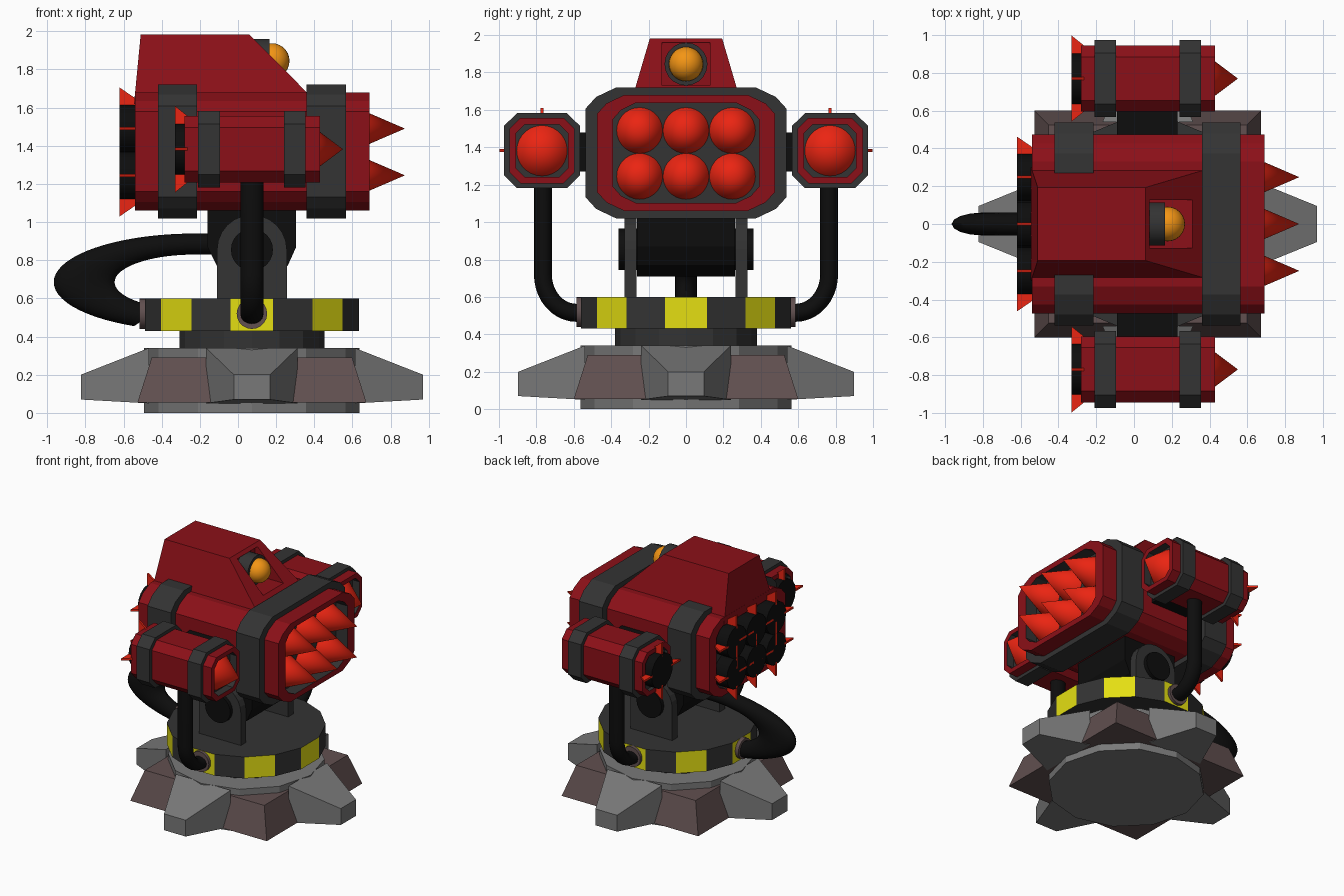
import bpy, bmesh
from math import sin, cos, pi, radians
from mathutils import Vector as V, Matrix

if "Cube" in bpy.data.objects:
    bpy.data.objects.remove(bpy.data.objects["Cube"])

CX = 0.073  # turret axis in x


def mat(name, r, g, b):
    m = bpy.data.materials.new(name)
    m.diffuse_color = (r, g, b, 1)
    m.use_nodes = True
    m.node_tree.nodes["Principled BSDF"].inputs["Base Color"].default_value = m.diffuse_color
    return m


RED = mat("dark_red", .26, .005, .009)
BRIGHT = mat("bright_red", .83, .018, .006)
DARK = mat("dark_grey", .033, .033, .033)
BLACK = mat("black", .004, .004, .004)
YELLOW = mat("yellow", .78, .74, .006)
BROWN = mat("brown", .12, .08, .08)
ORANGE = mat("orange", .9, .3, .007)
GREY = mat("grey", .19, .19, .19)


def finish(name, bm, mats, smooth=False):
    bmesh.ops.recalc_face_normals(bm, faces=bm.faces)
    if smooth:
        for f in bm.faces:
            f.smooth = True
        for e in bm.edges:
            e.smooth = e.calc_face_angle(0) < radians(40)
    me = bpy.data.meshes.new(name)
    bm.to_mesh(me)
    bm.free()
    for m in mats:
        me.materials.append(m)
    ob = bpy.data.objects.new(name, me)
    bpy.context.collection.objects.link(ob)
    return ob


def loft(name, rings, mats, smooth=False, index=None):
    """Skin a row of equal rings, cap both ends; index(ring, side) picks a material."""
    bm = bmesh.new()
    vs = [[bm.verts.new(p) for p in r] for r in rings]
    n = len(vs[0])
    for k in range(len(vs) - 1):
        for i in range(n):
            j = (i + 1) % n
            f = bm.faces.new((vs[k][i], vs[k][j], vs[k + 1][j], vs[k + 1][i]))
            f.material_index = index(k, i) if index else 0
    for k in (0, len(vs) - 1):
        bm.faces.new(vs[k]).material_index = index(k, -1) if index else 0
    return finish(name, bm, mats, smooth)


def rod(name, a, b, r1, r2, n, m, smooth=False):
    a, b = V(a), V(b)
    bm = bmesh.new()
    bmesh.ops.create_cone(bm, cap_ends=True, segments=n, radius1=r1, radius2=r2, depth=(b - a).length)
    rot = (b - a).to_track_quat('Z', 'Y').to_matrix().to_4x4()
    bm.transform(Matrix.Translation((a + b) / 2) @ rot)
    return finish(name, bm, [m], smooth)


def disc(z, r, n, turn=0):
    return [V((CX + r * cos(2 * pi * (i + turn) / n), r * sin(2 * pi * (i + turn) / n), z)) for i in range(n)]


def box(x, y, z):
    return [[V((x[i], y[j], h)) for i, j in ((0, 0), (1, 0), (1, 1), (0, 1))] for h in z]


def hose(name, path, b, rn, rb, scale_x=1):
    """Sweep an ellipse along a planar path; b is the plane normal."""
    path, rings = [V(p) for p in path], []
    for i, p in enumerate(path):
        t = (path[min(i + 1, len(path) - 1)] - path[max(i - 1, 0)]).normalized()
        n = t.cross(b)
        ring = [p + n * rn * cos(a * pi / 8) + b * rb * sin(a * pi / 8) for a in range(16)]
        rings.append([V((q.x * scale_x, q.y, q.z)) for q in ring])
    return loft(name, rings, [BLACK], True)


# base: disc, square skirt whose corners show, four feet
loft("base_disc", [disc(0, .565, 12), disc(.34, .565, 12)], [GREY])
loft("base_skirt", [[V((CX + h * a, h * b, z)) for a, b in ((1, 1), (-1, 1), (-1, -1), (1, -1))]
                    for h, z in ((.6, .055), (.525, .29))], [BROWN])
for k in range(4):
    rot = Matrix.Rotation(k * pi / 2, 3, 'Z')
    rings = [[V((CX, 0, 0)) + rot @ V((d, s * w, z)) for s, z in ((-1, lo), (1, lo), (1, hi), (-1, hi))]
             for d, w, lo, hi in ((.54, .24, .05, .34), (.897, .095, .07, .20))]
    loft("base_foot", rings, [GREY])

# turntable with hazard stripes
loft("neck", [disc(.33, .38, 16), disc(.44, .38, 16)], [DARK])
loft("striped_ring", [disc(.43, .572, 16, .5), disc(.60, .572, 16, .5)], [DARK, YELLOW],
     index=lambda k, i: int(i >= 0 and i % 2 == 1))

# yoke brackets and axle
arch = [(-.11, .59), (.256, .59)] + [(CX + .183 * cos(a * pi / 12), .855 + .183 * sin(a * pi / 12)) for a in range(13)]
for s in (-1, 1):
    loft("yoke_bracket", [[V((x, s * y, z)) for x, z in arch] for y in (.265, .33)], [DARK])
rod("axle", (CX, -.36, .855), (CX, .36, .855), .11, .11, 24, BLACK, True)
block = [(-.16, 1.08), (-.16, .87), (-.11, .77), (-.02, .71), (.17, .71), (.26, .77), (.305, .87), (.305, 1.08)]
loft("pivot_block", [[V((x, y, z)) for x, z in block] for y in (-.262, .262)], [BLACK])

# hoses and their sockets
arc = [(-.02, 0, .885)] + [(-.078 + .2 * cos(radians(a)), 0, .685 + .2 * sin(radians(a))) for a in range(90, 246, 5)]
hose("rear_hose", arc, V((0, 1, 0)), .055, .06, 2.9)
rod("rear_socket", (CX - .59, 0, .52), (CX - .45, 0, .52), .08, .08, 20, BROWN, True)
for s in (-1, 1):
    bend = [(CX, s * .765, 1.25)] + [(CX, s * (.585 + .18 * cos(a * pi / 20)), .72 - .205 * sin(a * pi / 20)) for a in range(11)]
    hose("side_hose", bend + [(CX, s * .52, .515)], V((1, 0, 0)), .048, .06)
    rod("side_socket", (CX, s * .45, .52), (CX, s * .585, .52), .08, .08, 20, BROWN, True)


def outline(corner):
    """Mirror one quadrant of a cross-section into a full outline."""
    c, r = corner, corner[::-1]
    return c + [(-y, z) for y, z in r] + [(-y, -z) for y, z in c] + [(y, -z) for y, z in r]


def pod(name, corner, y0, z0, x0, x1, inner, depth, band, bands):
    """Launcher housing, open at both ends, with straps around it."""
    o = outline(corner)

    def ring(x, sy, sz):
        return [V((x, y0 + y * sy, z0 + z * sz)) for y, z in o]
    rings = [ring(x0 + .03, *inner), ring(x0, *inner), ring(x0, 1, 1),
             ring(x1, 1, 1), ring(x1, *inner), ring(x1 - depth, *inner)]
    loft(name + "_housing", rings, [RED, DARK], index=lambda k, i: int(i < 0 or k in (0, 4)))
    for a, b in bands:
        loft(name + "_strap", [ring(a, *band), ring(b, *band)], [DARK])


def missile(y, z, r, base, tip, tail, fin, length):
    """Nose cone in front; round tail with four fins behind."""
    rod("missile_nose", (base, y, z), (tip, y, z), r, 0, 28, BRIGHT, True)
    rod("missile_tail", (tail, y, z), (tail + .2, y, z), r, r, 16, BLACK, True)
    for k in range(4):
        c, s = round(cos(k * pi / 2)), round(sin(k * pi / 2))
        tri = [(tail, r - .02), (tail, r + fin), (tail + length, r - .02)]
        loft("missile_fin", [[V((x, y + c * d - s * w, z + s * d + c * w)) for x, d in tri]
                             for w in (-.008, .008)], [BRIGHT])


# main launcher with six missiles
pod("main", [(.475, .21), (.425, .265), (.33, .31)], 0, 1.37, -.54, .69, (.82, .86), .1,
    (1.13, 1.13), ((-.42, -.215), (.36, .565)))
for y in (-.248, 0, .248):
    for z in (1.245, 1.49):
        missile(y, z, .125, .585, .875, -.62, .09, .16)

# side launchers with one missile each
rings = box((-.09, .23), (-.62, .62), (1.27, 1.48))
loft("side_mount", rings, [BLACK])
for s in (-1, 1):
    pod("side", [(.175, .115), (.115, .175)], s * .77, 1.382, -.28, .43, (.8, .8), .06,
        (1.165, 1.145), ((-.21, -.095), (.24, .355)))
    missile(s * .77, 1.382, .135, .37, .55, -.33, .092, .14)

# sensor hood with a notch cut for the eye
hood = loft("sensor_hood", [
    [V(p) for p in ((-.545, -.3, 1.62), (.42, -.3, 1.62), (.42, .3, 1.62), (-.545, .3, 1.62))],
    [V(p) for p in ((-.51, -.193, 1.983), (.06, -.193, 1.983), (.06, .193, 1.983), (-.51, .193, 1.983))]], [RED])
cutter = loft("notch_cutter", box((.06, .6), (-.127, .127), (1.73, 1.96)), [RED])
cutter.hide_render = True
cutter.hide_set(True)
mod = hood.modifiers.new("notch", 'BOOLEAN')
mod.object = cutter
mod.solver = 'EXACT'

# eye
rod("eye_socket", (.03, 0, 1.845), (.165, 0, 1.845), .115, .115, 20, DARK, True)
bm = bmesh.new()
bmesh.ops.create_uvsphere(bm, u_segments=24, v_segments=14, radius=.092)
bm.transform(Matrix.Translation((.178, 0, 1.845)))
finish("eye", bm, [ORANGE], True)
